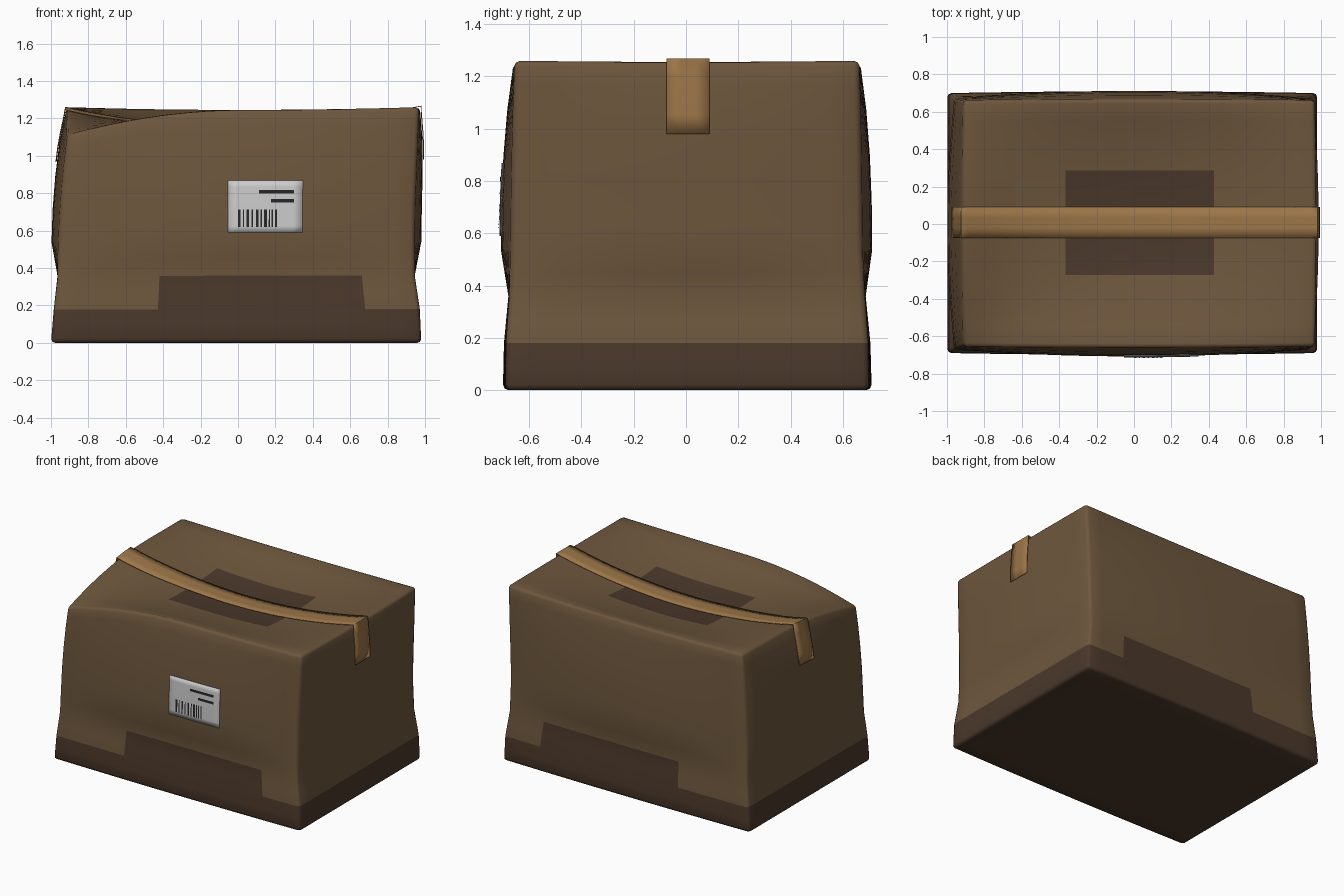
import bpy, bmesh
from mathutils import Vector

if "Cube" in bpy.data.objects:
    bpy.data.objects.remove(bpy.data.objects["Cube"])

HX, HY, H, R = 1.0, 0.7, 1.26, 0.022   # nominal half sizes, height, edge radius


def material(name, rgb):
    m = bpy.data.materials.new(name)
    m.diffuse_color = (*rgb, 1)
    m.use_nodes = True
    m.node_tree.nodes["Principled BSDF"].inputs["Base Color"].default_value = m.diffuse_color
    return m


CARD = material("cardboard", (0.155, 0.095, 0.047))
DARK = material("damp_cardboard", (0.070, 0.040, 0.024))
TAPE = material("tape", (0.33, 0.18, 0.065))
PAPER = material("paper", (0.75, 0.75, 0.75))
INK = material("ink", (0.02, 0.02, 0.02))

# Side profiles by height: distance of the corners and bulge in mid-face
ZS = [0, 0.18, 0.36, 0.54, 0.72, 0.90, 1.08, 1.26]
RIGHT = [.980, .972, .945, .943, .945, .952, .960, .968]
LEFT = [1.00, .985, .965, .960, .953, .942, .928, .912]
FRONT = [.690, .688, .676, .670, .668, .665, .661, .655]
BACK = [.700, .697, .684, .674, .672, .670, .667, .662]
BULGE_X = [.000, .000, .000, .037, .038, .035, .027, .004]
BULGE_Y = [.010, .008, .003, .038, .038, .033, .022, .004]


def lerp(table, z):
    t = min(max(z / 0.18, 0), 6.9999)
    i = int(t)
    return table[i] + (table[i + 1] - table[i]) * (t - i)


def deform(u, v, z):
    """Map the straight box (u, v in -1..1) to the worn, sagging one."""
    fu, fv = max(0, 1 - u * u), max(0, 1 - v * v)
    x = u * (lerp(RIGHT if u > 0 else LEFT, z) + lerp(BULGE_X, z) * fv)
    y = v * (lerp(BACK if v > 0 else FRONT, z) + lerp(BULGE_Y, z) * fu)
    w = (z / H) ** 2
    d = ((u + 1) ** 2 * .86 + ((v + 1) * 0.67) ** 2) ** 0.5
    drop = 0.15 * max(0, 1 - d / 0.95) ** 2 * w          # crushed corner
    sag = 0.105 * fu * fv if z > H / 2 else 0            # sunken lid
    return Vector((x, y, z - drop - sag - 0.008 * fu * w))


def new_object(name, bm, mats):
    me = bpy.data.meshes.new(name)
    bm.to_mesh(me)
    bm.free()
    for m in mats:
        me.materials.append(m)
    ob = bpy.data.objects.new(name, me)
    bpy.context.collection.objects.link(ob)
    return ob


def add_grid(bm, rows):
    vs = [[bm.verts.new(p) for p in row] for row in rows]
    for a, b in zip(vs, vs[1:]):
        for i in range(len(a) - 1):
            bm.faces.new((a[i], a[i + 1], b[i + 1], b[i]))


def smooth(ob, angle):
    bpy.ops.object.select_all(action='DESELECT')
    ob.select_set(True)
    bpy.context.view_layer.objects.active = ob
    bpy.ops.object.shade_smooth_by_angle(angle=angle)


def steps(a, b, n):
    return [a + (b - a) * i / n for i in range(n + 1)]


# Box: six grids, cut along the stain borders
def cuts(h, *marks):
    pts = [-h, -h + R]
    inner = [-h + R, *marks, h - R]
    for a, b in zip(inner, inner[1:]):
        pts += steps(a, b, max(1, round((b - a) / 0.1)))[1:]
    return pts + [h]


xs = cuts(HX, -0.435, -0.40, 0.44, 0.70)
ys = cuts(HY, -0.29, 0.30)
zs = [0, R] + [z for z in steps(0.09, H - 0.09, 12)] + [H - R, H]

bm = bmesh.new()
for z in (0, H):
    add_grid(bm, [[(x, y, z) for x in xs] for y in ys])
for y in (-HY, HY):
    add_grid(bm, [[(x, y, z) for x in xs] for z in zs])
for x in (-HX, HX):
    add_grid(bm, [[(x, y, z) for y in ys] for z in zs])
bmesh.ops.remove_doubles(bm, verts=bm.verts, dist=1e-5)
bmesh.ops.recalc_face_normals(bm, faces=bm.faces)
for f in bm.faces:
    x, y, z = f.calc_center_median()
    tall = abs(y) > HY - 1e-4 and -0.435 < x < 0.70 and z < 0.36
    lid = z > H - 1e-4 and -0.40 < x < 0.44 and -0.29 < y < 0.30
    f.material_index = int(z < 0.18 or tall or lid)
for vert in bm.verts:
    p = vert.co
    core = Vector((max(-HX + R, min(HX - R, p.x)), max(-HY + R, min(HY - R, p.y)),
                   max(R, min(H - R, p.z))))
    off = p - core
    if off.length > 1e-6:
        p = core + off.normalized() * R
    vert.co = deform(p.x / HX, p.y / HY, p.z)
smooth(new_object("cardboard_box", bm, [CARD, DARK]), 1.0)


# Packing tape: over the lid and down both ends
def tape_row(y):
    v, t = y / 0.665, 0.008
    side = steps(0.98, 1.20, 3)
    row = [deform(-1, v, z) + Vector((-t, 0, 0)) for z in side]
    row.append(deform(-1, v, H) + Vector((-t, 0, t)))
    row += [deform(u, v, H) + Vector((0, 0, t)) for u in steps(-0.97, 0.97, 30)]
    row.append(deform(1, v, H) + Vector((t, 0, t)))
    row += [deform(1, v, z) + Vector((t, 0, 0)) for z in reversed(side)]
    return row


bm = bmesh.new()
add_grid(bm, [tape_row(y) for y in steps(-0.075, 0.09, 3)])
bmesh.ops.recalc_face_normals(bm, faces=bm.faces)
if max(bm.faces, key=lambda f: abs(f.normal.z)).normal.z < 0:
    bmesh.ops.reverse_faces(bm, faces=bm.faces)
tape = new_object("packing_tape", bm, [TAPE])
mod = tape.modifiers.new("thickness", 'SOLIDIFY')
mod.thickness = 0.005
smooth(tape, 0.6)


# Shipping label and its printed marks, wrapped on the front
def front_decal(name, rects, offset, mat):
    bm = bmesh.new()
    for x0, x1, z0, z1 in rects:
        n = max(1, round((x1 - x0) / 0.05))
        add_grid(bm, [[deform(x / 0.965, -1, z) + Vector((0, -offset, 0))
                       for x in steps(x0, x1, n)] for z in steps(z0, z1, n)])
    ob = new_object(name, bm, [mat])
    smooth(ob, 0.6)
    return ob


label = front_decal("shipping_label", [(-0.055, 0.352, 0.592, 0.872)], 0.006, PAPER)
label.modifiers.new("thickness", 'SOLIDIFY').thickness = 0.004
bars = [(0, .014), (.026, .008), (.047, .012), (.075, .007), (.098, .013),
        (.124, .008), (.143, .015), (.168, .007), (.184, .008), (.203, .010)]
front_decal("barcode", [(x, x + w, 0.622, 0.715) for x, w in bars], 0.009, INK)
front_decal("address_lines", [(0.115, 0.305, 0.802, 0.820),
                              (0.18, 0.305, 0.753, 0.771)], 0.009, INK)
